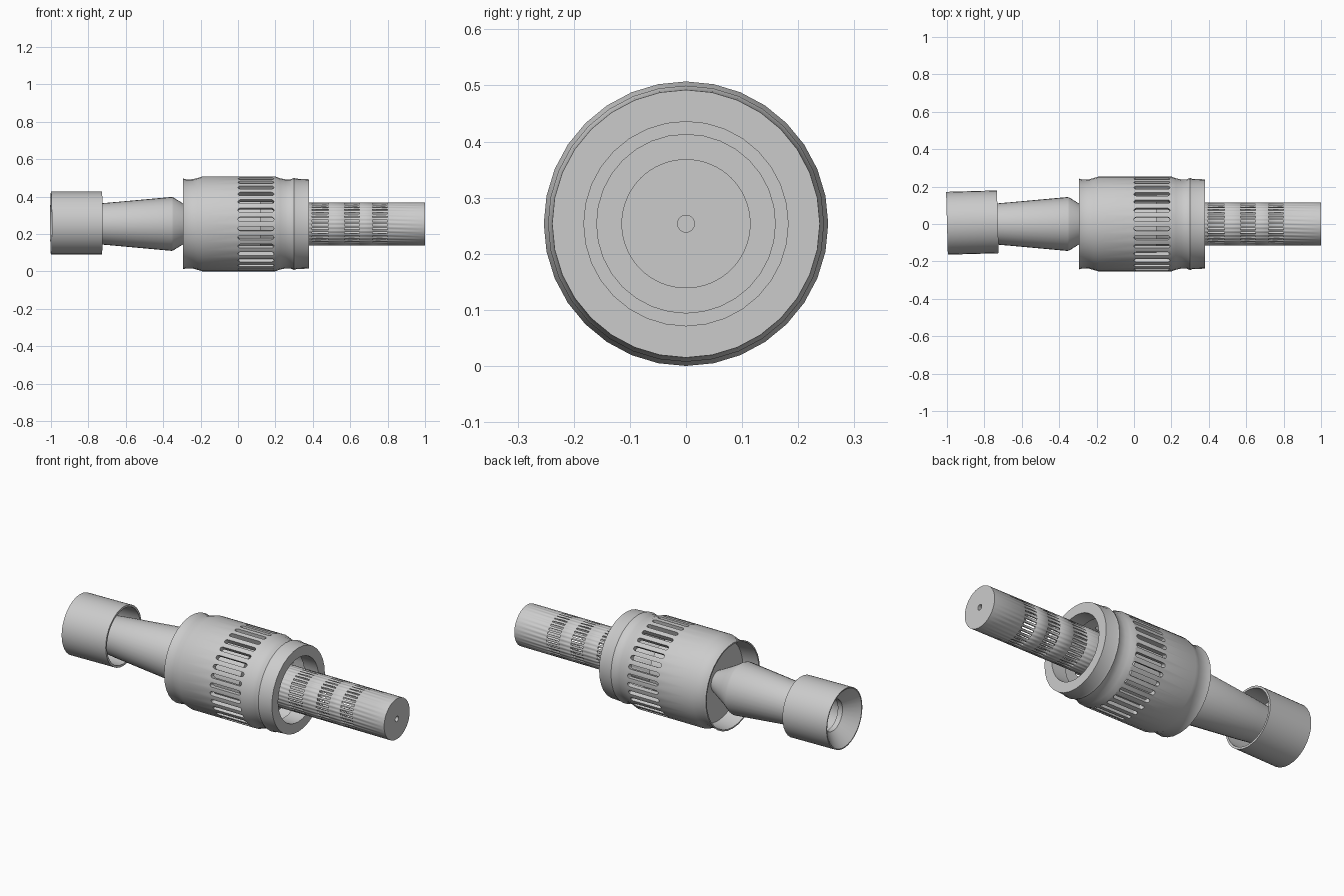
import bpy, bmesh, math
from mathutils import Matrix, Vector

if "Cube" in bpy.data.objects:
    bpy.data.objects.remove(bpy.data.objects["Cube"], do_unlink=True)

AXIS = 0.2535   # height of the centre line
SIDES = 32

grey = bpy.data.materials.new("light_grey")
grey.use_nodes = True
grey.diffuse_color = (0.6, 0.6, 0.6, 1)
grey.node_tree.nodes["Principled BSDF"].inputs["Base Color"].default_value = (0.6, 0.6, 0.6, 1)


def finish(bm, name, smooth=True):
    bmesh.ops.remove_doubles(bm, verts=bm.verts, dist=1e-5)
    bmesh.ops.recalc_face_normals(bm, faces=bm.faces)
    mesh = bpy.data.meshes.new(name)
    bm.to_mesh(mesh)
    bm.free()
    mesh.materials.append(grey)
    obj = bpy.data.objects.new(name, mesh)
    bpy.context.collection.objects.link(obj)
    obj.location.z = AXIS
    if smooth:
        shade(obj)
    return obj


def select(obj):
    bpy.ops.object.select_all(action="DESELECT")
    obj.select_set(True)
    bpy.context.view_layer.objects.active = obj


def shade(obj):
    select(obj)
    bpy.ops.object.shade_smooth_by_angle(angle=math.radians(30))


def lathe_mesh(profile, closed=True, sides=SIDES):
    """Spin a profile of (x, radius) points round the x axis."""
    bm = bmesh.new()
    vs = [bm.verts.new((x, 0, r)) for x, r in profile]
    pairs = list(zip(vs, vs[1:])) + ([(vs[-1], vs[0])] if closed else [])
    es = [bm.edges.new(p) for p in pairs]
    bmesh.ops.spin(bm, geom=vs + es, cent=(0, 0, 0), axis=(1, 0, 0),
                   angle=math.tau, steps=sides, use_merge=True)
    bmesh.ops.remove_doubles(bm, verts=bm.verts, dist=1e-5)
    return bm


def lathe(name, profile, closed=True):
    return finish(lathe_mesh(profile, closed), name)


# Barrel sleeve: flared rear skirt, main drum, grooved collar and thick front ring
sleeve = lathe("barrel_sleeve", [
    (-0.295, 0.243), (-0.275, 0.238), (-0.24, 0.239), (-0.215, 0.246), (-0.19, 0.2535),
    (0.2, 0.2535), (0.225, 0.244), (0.255, 0.238), (0.28, 0.238), (0.3, 0.246),
    (0.31, 0.242), (0.38, 0.2385),
    (0.38, 0.182), (0.29, 0.182), (0.29, 0.225), (-0.2, 0.225), (-0.295, 0.235)])

# Rounded vent slots cut through the sleeve
bm = bmesh.new()
half, x0, x1 = 0.012, 0.012, 0.18
outline = [(cx + half * math.cos(a), half * math.sin(a))
           for cx, start in ((x1, -90), (x0, 90))
           for a in [math.radians(start + 30 * k) for k in range(7)]]
for i in range(SIDES):
    turn = Matrix.Rotation(math.tau * (i + 0.5) / SIDES, 3, "X")
    face = bm.faces.new([bm.verts.new(turn @ Vector((x, y, 0.2))) for x, y in outline])
    out = bmesh.ops.extrude_face_region(bm, geom=[face])["geom"]
    bmesh.ops.translate(bm, vec=turn @ Vector((0, 0, 0.08)),
                        verts=[g for g in out if isinstance(g, bmesh.types.BMVert)])
cutter = finish(bm, "slot_cutter", smooth=False)
cutter.hide_render = True
select(sleeve)
cut = sleeve.modifiers.new("slots", "BOOLEAN")
cut.operation, cut.solver, cut.object = "DIFFERENCE", "EXACT", cutter
# keep the slot cut below any smoothing
while sleeve.modifiers[0] != cut:
    bpy.ops.object.modifier_move_up(modifier="slots")
bpy.ops.object.modifier_apply(modifier="slots")
bpy.data.objects.remove(cutter, do_unlink=True)
shade(sleeve)

# Inner core and the wall behind the rear skirt
lathe("inner_core", [(-0.2, 0), (-0.2, 0.226), (-0.18, 0.226), (-0.18, 0.16),
                     (0.12, 0.16), (0.12, 0)], closed=False)

# Front rod: hollow tube with three bands of thin slots and a small bore in its end
bands = [(0.395, 0.485), (0.57, 0.65), (0.72, 0.8)]
rings = [0.12] + [x for band in bands for x in band] + [1.0]
bm = lathe_mesh([(x, 0.115) for x in rings] + [(1.0, 0.015), (0.9, 0.015)],
                closed=False, sides=SIDES * 2)
gaps = []
for f in bm.faces:
    c = f.calc_center_median()
    step = int((math.atan2(c.y, c.z) % math.tau) / math.tau * SIDES * 2)
    if step % 2 and any(a < c.x < b for a, b in bands):
        gaps.append(f)
bmesh.ops.delete(bm, geom=gaps, context="FACES")
rod = finish(bm, "front_rod")
wall = rod.modifiers.new("wall", "SOLIDIFY")
wall.thickness, wall.offset = 0.01, -1

# Tapered rear grip with its neck running into the barrel
lathe("rear_grip", [(-0.93, 0.088), (-0.72, 0.111), (-0.355, 0.144), (-0.345, 0.141),
                    (-0.295, 0.11), (-0.2, 0.06)], closed=False)

# Rear cup: thin open rim in front, funnel at the back, set slightly askew
cup = lathe("rear_cup", [(0, 0.168), (0.272, 0.168), (0.272, 0.156), (0.12, 0.156),
                         (0.1, 0.09), (0.07, 0.088), (0, 0.162)])
cup.location = (-1.0, 0.004, AXIS + 0.004)
cup.rotation_euler.z = 0.028
